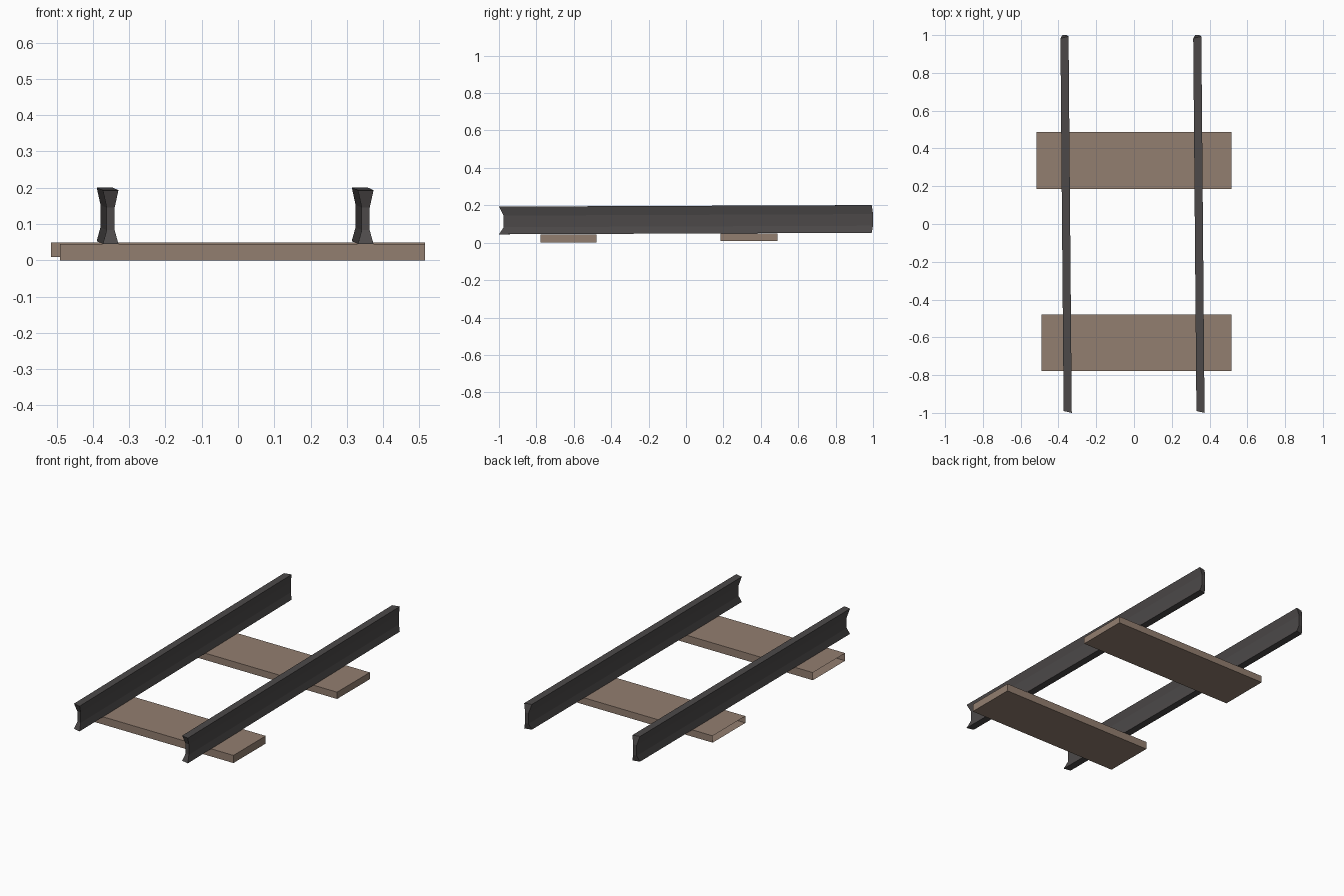
import bpy, bmesh

if "Cube" in bpy.data.objects:
    bpy.data.objects.remove(bpy.data.objects["Cube"])


def material(name, rgb):
    m = bpy.data.materials.new(name)
    m.diffuse_color = (*rgb, 1)
    m.use_nodes = True
    m.node_tree.nodes["Principled BSDF"].inputs["Base Color"].default_value = m.diffuse_color
    return m


IRON = material("dark iron", (0.072, 0.066, 0.066))
WOOD = material("weathered wood", (0.29, 0.21, 0.162))


def finish(name, bm, mat):
    bmesh.ops.recalc_face_normals(bm, faces=bm.faces)
    me = bpy.data.meshes.new(name)
    bm.to_mesh(me)
    bm.free()
    me.materials.append(mat)
    ob = bpy.data.objects.new(name, me)
    bpy.context.collection.objects.link(ob)


# Waisted rail section: (half width, height, front end y, back end y)
SECTION = [(0.0215, 0.045, -0.995, 0.988), (0.011, 0.083, -0.975, 1.0),
           (0.011, 0.145, -0.975, 1.0), (0.0215, 0.193, -0.995, 0.988)]


def rail(name, x_front, x_back):
    """Sweep the section along y, with a slight skew and rise."""
    bm = bmesh.new()
    rings = []
    for end, cx, dz in ((2, x_front, 0.0), (3, x_back, 0.008)):
        ring = []
        for side, pts in ((-1, SECTION), (1, SECTION[::-1])):
            for p in pts:
                slant = side * 0.005 * (-1 if end == 2 else 1) * (p[0] > 0.015)
                ring.append(bm.verts.new((cx + side * p[0], p[end] + slant, p[1] + dz)))
        rings.append(ring)
    a, b = rings
    for i in range(8):
        j = (i + 1) % 8
        bm.faces.new((a[i], a[j], b[j], b[i]))
    # end caps as three stacked quads
    for r in rings:
        for i in range(3):
            bm.faces.new((r[i], r[i + 1], r[6 - i], r[7 - i]))
    finish(name, bm, IRON)


rail("left_rail", -0.351, -0.368)
rail("right_rail", 0.352, 0.335)


def sleeper(name, x0, x1, y0, y1, z_bottom, z_top):
    """Flat plank, open at its left end."""
    bm = bmesh.new()
    bmesh.ops.create_cube(bm, size=1)
    for v in bm.verts:
        v.co = (x0 if v.co.x < 0 else x1,
                y0 if v.co.y < 0 else y1,
                z_bottom if v.co.z < 0 else z_top)
    bmesh.ops.recalc_face_normals(bm, faces=bm.faces)
    left = [f for f in bm.faces if f.normal.x < -0.9]
    bmesh.ops.delete(bm, geom=left, context='FACES_ONLY')
    finish(name, bm, WOOD)


sleeper("front_sleeper", -0.49, 0.515, -0.778, -0.478, 0.0, 0.045)
sleeper("back_sleeper", -0.515, 0.515, 0.184, 0.488, 0.009, 0.049)
